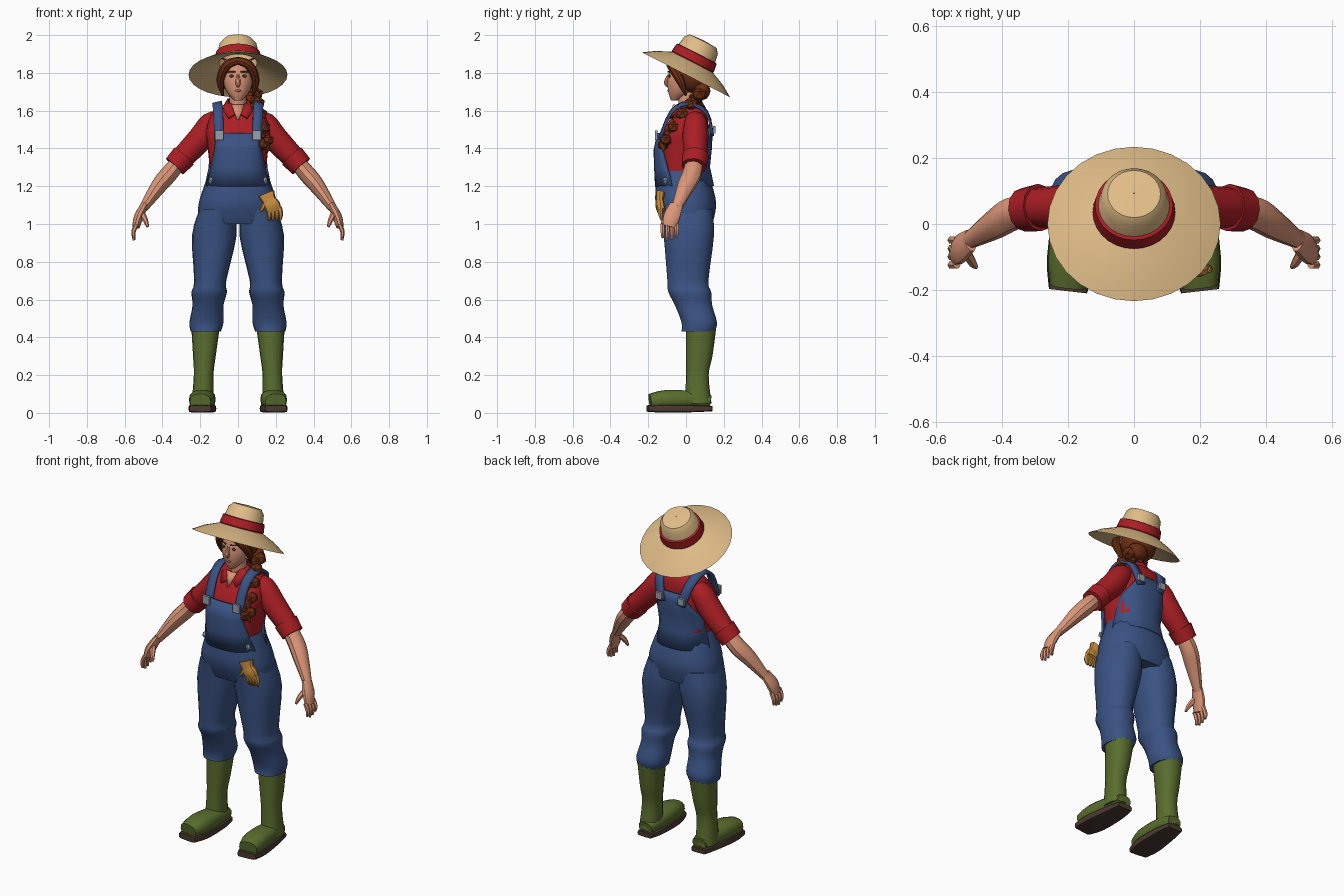
import bpy
import bmesh
from math import sin, cos, pi, radians, copysign
from mathutils import Vector, Matrix

cube = bpy.data.objects.get("Cube")
if cube:
    bpy.data.objects.remove(cube)


def material(name, *channels):
    linear = [((c / 255 + .055) / 1.055) ** 2.4 for c in channels] + [1]
    mat = bpy.data.materials.new(name)
    mat.use_nodes = True
    mat.diffuse_color = linear
    shader = mat.node_tree.nodes["Principled BSDF"]
    shader.inputs["Base Color"].default_value = linear
    shader.inputs["Roughness"].default_value = .8
    return mat


straw = material("straw", 224, 189, 136)
red = material("red_cloth", 170, 30, 36)
skin = material("skin", 219, 150, 120)
auburn = material("auburn_hair", 108, 46, 20)
denim = material("denim", 58, 83, 132)
rubber = material("green_rubber", 90, 109, 46)
dark = material("dark_sole", 74, 58, 48)
leather = material("tan_leather", 205, 145, 65)
metal = material("grey_metal", 150, 160, 172)
lip = material("lip", 186, 95, 82)
parts = []


def finish(name, bm, mat, mirror=False, thickness=0):
    """Turn a bmesh into an object, optionally mirrored and thickened."""
    bmesh.ops.recalc_face_normals(bm, faces=bm.faces)
    mesh = bpy.data.meshes.new(name)
    bm.to_mesh(mesh)
    bm.free()
    mesh.materials.append(mat)
    part = bpy.data.objects.new(name, mesh)
    bpy.context.collection.objects.link(part)
    if mirror:
        part.modifiers.new("Mirror", "MIRROR")
    if thickness:
        solidify = part.modifiers.new("Solidify", "SOLIDIFY")
        solidify.thickness = thickness
        solidify.offset = 0
    parts.append(part)


def smooth(stops, steps=3):
    """Pass a Catmull-Rom curve through the given stops."""
    points = [Vector(stop) for stop in stops]
    last = len(points) - 1
    curve = []
    for i in range(last):
        a, b, c, d = points[max(i - 1, 0)], points[i], points[i + 1], points[min(i + 2, last)]
        for k in range(steps):
            t = k / steps
            curve.append(b + (c - a) * (t / 2) + (a * 2 - b * 5 + c * 4 - d) * (t * t / 2)
                         + (b * 3 - a - c * 3 + d) * (t ** 3 / 2))
    return curve + [points[last]]


def bridge(bm, rows, closed=True, caps=True):
    """Join successive rows of points with quads."""
    rows = [[bm.verts.new(point) for point in row] for row in rows]
    count = len(rows[0])
    for low, high in zip(rows, rows[1:]):
        for i in range(count if closed else count - 1):
            j = (i + 1) % count
            bm.faces.new((low[i], low[j], high[j], high[i]))
    if closed and caps:
        bm.faces.new(rows[0])
        bm.faces.new(rows[-1])


def oval(sides, power=2):
    """Unit superellipse outline."""
    def bend(value):
        return copysign(abs(value) ** (2 / power), value)
    angles = [2 * pi * i / sides for i in range(sides)]
    return [(bend(cos(angle)), bend(sin(angle))) for angle in angles]


def loft(name, mat, stops, x=0, lean=0, sides=18, power=2.3, mirror=False):
    """Stack of level ovals: height, centre y, half width, half depth."""
    bm = bmesh.new()
    bridge(bm, [[(x + lean * z + width * u, y + depth * v, z) for u, v in oval(sides, power)]
                for z, y, width, depth in smooth(stops)])
    finish(name, bm, mat, mirror)


def tube(name, mat, stops, flat=1, sides=10, power=2, mirror=True):
    """Sweep an oval along x, y, z, radius stops; flat scales its second axis."""
    bm = bmesh.new()
    curve = smooth(stops)
    points = [Vector(stop[:3]) for stop in curve]
    rings = []
    for i, point in enumerate(points):
        way = (points[min(i + 1, len(points) - 1)] - points[max(i - 1, 0)]).normalized()
        up = Vector((0, 0, 1)) if abs(way.y) > .8 else Vector((0, 1, 0))
        side = way.cross(up).normalized()
        up = side.cross(way) * flat
        radius = curve[i][3]
        rings.append([point + (side * u + up * v) * radius for u, v in oval(sides, power)])
    bridge(bm, rings)
    finish(name, bm, mat, mirror)


def sheet(name, mat, rows, thickness=.014, mirror=False):
    """Thin cloth through a grid of points."""
    bm = bmesh.new()
    bridge(bm, rows, closed=False)
    finish(name, bm, mat, mirror, thickness)


def panel(name, rows):
    """Denim wrapped round the body: height, half width, middle y, edge y."""
    spread = [i / 5 for i in range(-5, 6)]
    sheet(name, denim, [[(width * t, middle + (edge - middle) * abs(t) ** 3, z) for t in spread]
                        for z, width, middle, edge in rows])


def placed(centre, size):
    return Matrix.Translation(centre) @ Matrix.Diagonal((*size, 1))


def ball(name, mat, centre, size, mirror=False, detail=2):
    bm = bmesh.new()
    bmesh.ops.create_icosphere(bm, subdivisions=detail, radius=1, matrix=placed(centre, size))
    finish(name, bm, mat, mirror)


def box(name, mat, centre, size):
    bm = bmesh.new()
    bmesh.ops.create_cube(bm, size=1, matrix=placed(centre, size))
    finish(name, bm, mat, mirror=True)


def lathe(name, mat, profile):
    """Hat piece spun round the tilted hat axis."""
    bm = bmesh.new()
    bridge(bm, [[(radius * u, radius * v, z) for u, v in oval(28)] for radius, z in profile], caps=False)
    tilt = Matrix.Translation((0, 0, 1.79)) @ Matrix.Rotation(radians(-27), 4, "X")
    bmesh.ops.transform(bm, verts=bm.verts, matrix=tilt)
    finish(name, bm, mat)


# Straw hat with ribbon
lathe("hat_brim", straw, [(.11, .08), (.2, .04), (.262, 0), (.2, .026), (.1, .07)])
lathe("hat_crown", straw, [(.118, .07), (.1, .175), (.08, .2), (.001, .205)])
lathe("hat_ribbon", red, [(.12, .07), (.125, .08), (.118, .125), (.1, .13)])

# Head, face and neck
loft("neck", skin, [(1.54, .015, .05, .05), (1.72, 0, .042, .046)], sides=14, power=2)
loft("head", skin, [(1.655, -.06, .02, .02), (1.7, -.03, .06, .065), (1.77, -.013, .08, .085),
                    (1.87, 0, .07, .075)], power=2)
tube("nose", skin, [(0, -.09, 1.79, .008), (0, -.104, 1.75, .014), (0, -.09, 1.73, .01)], mirror=False)
ball("eye", dark, (.034, -.088, 1.783), (.013, .006, .008), mirror=True)
ball("lips", lip, (0, -.092, 1.706), (.018, .007, .007))
tube("eyebrow", auburn, [(.015, -.096, 1.806, .004), (.06, -.072, 1.806, .003)], sides=6)

# Hair, fringe and plait
ball("hair_cap", auburn, (0, .035, 1.785), (.108, .094, .1))
tube("hair_fringe", auburn, [(0, -.08, 1.865, .02), (.06, -.08, 1.84, .024), (.093, -.03, 1.76, .022),
                             (.08, 0, 1.68, .006)], sides=8)
ball("hair_gather", auburn, (.045, .085, 1.705), (.065, .045, .05))
plait = smooth([(.075, .085, 1.7), (.105, -.02, 1.58), (.15, -.12, 1.42)], steps=5)
for k, knot in enumerate(plait):
    knot.x += .016 if k % 2 else -.016
    size = .042 - .001 * k
    ball("plait_knot", auburn, knot, (size, size, size), detail=1)
tube("plait_tip", auburn, [(.145, -.12, 1.43, .025), (.165, -.12, 1.385, .004)], mirror=False)

# Shirt with collar and rolled sleeves
loft("shirt_body", red, [(1.2, -.01, .14, .12), (1.4, -.01, .16, .13), (1.5, 0, .17, .12),
                         (1.6, .03, .13, .08), (1.64, .02, .05, .05)], sides=22, power=2.6)
sheet("collar", red, [[(0, .07, 1.66), (.05, .045, 1.66), (.05, -.01, 1.64), (.006, -.07, 1.59)],
                      [(0, .1, 1.61), (.08, .06, 1.61), (.08, -.03, 1.6), (.05, -.09, 1.56)]], mirror=True)
sheet("throat", skin, [[(0, -.094, 1.55), (.003, -.094, 1.55)], [(0, -.065, 1.63), (.034, -.055, 1.63)]],
      thickness=.008, mirror=True)
tube("sleeve", red, [(.09, .04, 1.545, .05), (.14, .05, 1.53, .064), (.2, .05, 1.45, .068),
                     (.3, .05, 1.345, .06)], sides=12)
tube("sleeve_cuff", red, [(.285, .05, 1.36, .068), (.335, .043, 1.305, .062)], flat=1.06, sides=12)

# Arms and hands
tube("forearm", skin, [(.31, .045, 1.33, .042), (.37, .03, 1.26, .046), (.42, 0, 1.2, .042),
                       (.5, -.05, 1.085, .024)], flat=1.1)
tube("palm", skin, [(.495, -.05, 1.1, .02), (.525, -.075, 1.04, .025), (.54, -.09, .985, .02)], flat=1.8)
for finger in range(4):
    y = -.124 + .025 * finger
    reach = .91 + .012 * abs(finger - 1.3)
    tube("finger", skin, [(.536, y, 1, .012), (.553, y, .96, .012), (.55, y, reach, .007)], sides=6)
tube("thumb", skin, [(.51, -.08, 1.06, .016), (.49, -.115, 1.02, .014), (.478, -.13, .985, .007)], sides=6)

# Dungarees: seat, legs, bib, back and straps
loft("dungaree_seat", denim, [(1.28, -.02, .15, .13), (1.2, -.01, .18, .15), (1.1, 0, .21, .16),
                              (1, .01, .21, .13)], sides=24)
loft("dungaree_leg", denim, [(1.08, 0, .09, .14), (.94, .015, .118, .135), (.7, .01, .085, .11),
                             (.64, .02, .094, .115), (.57, .04, .082, .1), (.48, .07, .09, .095),
                             (.43, .065, .08, .09)], x=.21, lean=-.09, mirror=True)
panel("bib", [(1.48, .112, -.146, -.125), (1.39, .122, -.165, -.125), (1.3, .14, -.162, -.1),
              (1.2, .165, -.157, -.07)])
panel("back_panel", [(1.53, .07, .13, .128), (1.48, .1, .134, .12), (1.4, .145, .13, .06),
                     (1.3, .15, .12, .02), (1.2, .17, .142, .02)])
strap = smooth([(.1, -.14, 1.45), (.105, -.08, 1.59), (.11, .01, 1.64), (.1, .11, 1.59), (.065, .14, 1.47)])
half = Vector((.025, 0, -.006))
sheet("strap", denim, [[spot - half, spot + half] for spot in strap], mirror=True)
box("front_buckle", metal, (.1, -.158, 1.47), (.045, .014, .05))
box("back_buckle", metal, (.074, .15, 1.5), (.04, .014, .04))
ball("side_button", metal, (.145, -.11, 1.23), (.014, .014, .02), mirror=True, detail=1)

# Wellington boots, with soles following the foot
loft("boot_shaft", rubber, [(.45, .08, .075, .08), (.3, .07, .06, .07), (.2, .06, .052, .06),
                            (.05, .065, .058, .07)], x=.19, lean=-.04, sides=16, mirror=True)
foot = [(.18, .13, .06, .045), (.18, .05, .07, .06), (.19, -.1, .07, .07), (.2, -.19, .06, .055)]
tube("boot_foot", rubber, foot, flat=.75, sides=14, power=2.5)
tube("boot_sole", dark, [(x, y * 1.07, .023, radius * 1.05) for x, y, z, radius in foot],
     flat=.3, sides=12, power=5)

# Work gloves hanging from the pocket
tube("glove_palm", leather, [(.15, -.135, 1.16, .045), (.165, -.14, 1.125, .036), (.18, -.138, 1.1, .043),
                             (.19, -.13, 1.07, .04)], flat=.55, power=3, mirror=False)
for finger in range(4):
    x = .158 + .02 * finger
    tube("glove_finger", leather, [(x, -.135, 1.09, .014), (x + .008, -.137, 1.055, .013),
                                   (x + .006, -.128, 1.02, .006)], sides=6, mirror=False)
tube("glove_thumb", leather, [(.15, -.14, 1.12, .014), (.122, -.145, 1.07, .008)], sides=6, mirror=False)

# Soft shading with crisp edges
bpy.ops.object.select_all(action="DESELECT")
for part in parts:
    part.select_set(True)
bpy.context.view_layer.objects.active = parts[0]
bpy.ops.object.shade_smooth_by_angle(angle=radians(35))
